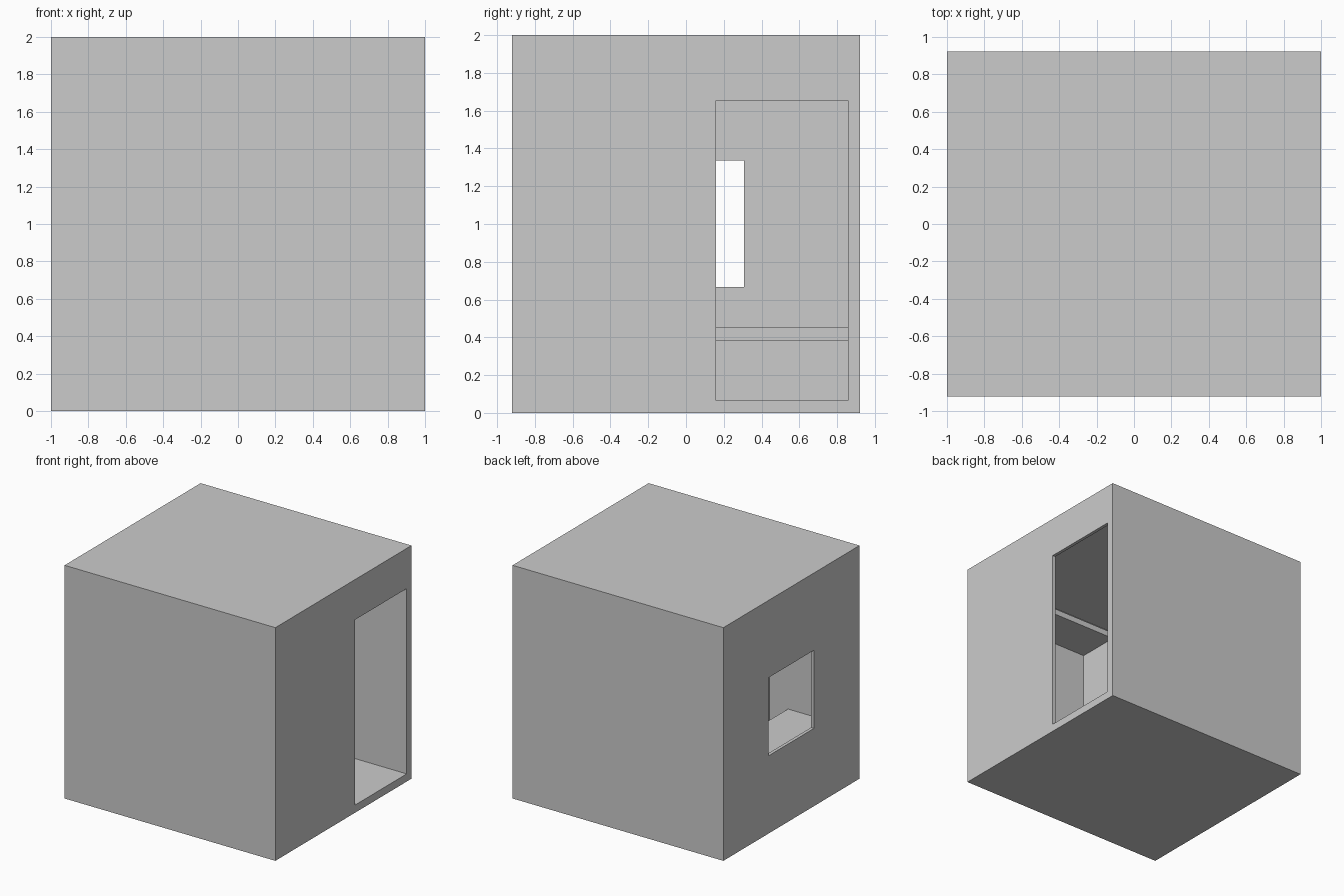
import bpy, bmesh
from mathutils import Vector

if "Cube" in bpy.data.objects:
    bpy.data.objects.remove(bpy.data.objects["Cube"])

def box(name, lo, hi, hidden=False):
    """Axis-aligned box from two opposite corners."""
    lo, hi = Vector(lo), Vector(hi)
    bm = bmesh.new()
    bmesh.ops.create_cube(bm, size=1)
    for v in bm.verts:
        v.co = Vector(((lo[i] + hi[i]) / 2 + v.co[i] * (hi[i] - lo[i]) for i in range(3)))
    mesh = bpy.data.meshes.new(name)
    bm.to_mesh(mesh)
    bm.free()
    ob = bpy.data.objects.new(name, mesh)
    bpy.context.collection.objects.link(ob)
    ob.hide_render = hidden
    if hidden:
        ob.display_type = 'WIRE'
    return ob

def cut(target, name, lo, hi):
    """Subtract a box and apply, then drop the cutter."""
    cutter = box(name, lo, hi, hidden=True)
    mod = target.modifiers.new(name, 'BOOLEAN')
    mod.operation, mod.solver, mod.object = 'DIFFERENCE', 'EXACT', cutter
    bpy.context.view_layer.objects.active = target
    bpy.ops.object.modifier_apply(modifier=name)
    bpy.data.objects.remove(cutter)

HX, HY, H = 1.0, 0.922, 2.0       # outer half sizes and height
IX, IY, FLOOR, CEIL = 0.972, 0.858, 0.066, 1.934   # room inside

# Room shell with doorway and window
room = box("room_shell", (-HX, -HY, 0), (HX, HY, H))
cut(room, "room_space", (-IX, -IY, FLOOR), (IX, IY, CEIL))
cut(room, "doorway", (0.9, 0.16, FLOOR), (1.1, IY, 1.655))
cut(room, "window_opening", (-1.1, -0.307, 0.667), (-0.9, 0.307, 1.337))

# Bench slab under the window, wall to wall
box("bench", (-IX, -IY, 0.38), (-0.367, IY, 0.453))

# Open-fronted closet in the front right corner
closet = box("closet", (-0.19, -IY, FLOOR), (IX, -0.46, 1.63))
cut(closet, "closet_space", (-0.16, -0.83, FLOOR - 0.1), (IX - 0.03, -0.3, 1.58))
